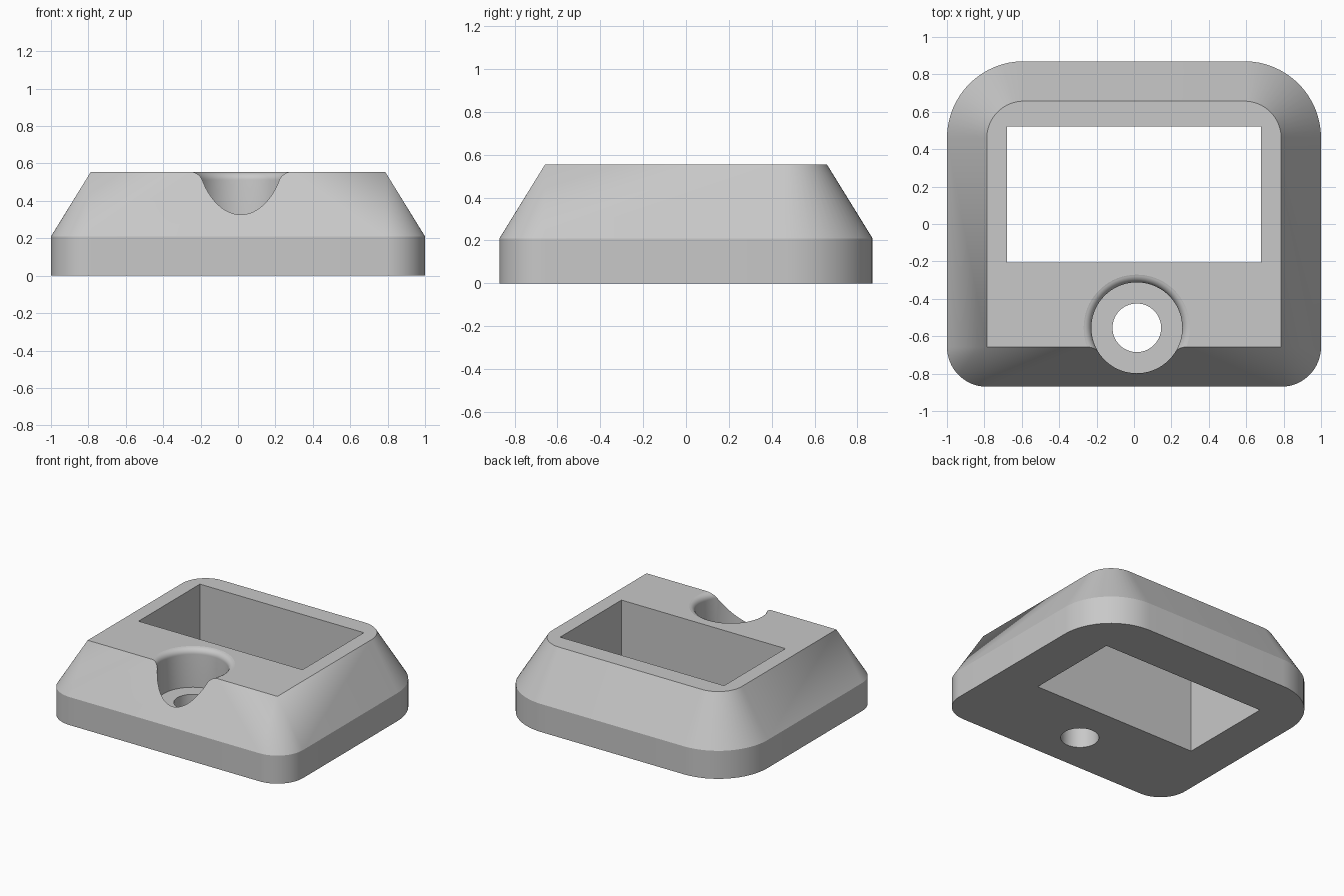
import bpy
import bmesh
from math import sin, cos, pi, radians

if "Cube" in bpy.data.objects:
    bpy.data.objects.remove(bpy.data.objects["Cube"])

HEIGHT, WALL, INSET = 0.555, 0.21, 0.213
STEPS = 16

grey = bpy.data.materials.new("plain grey")
grey.use_nodes = True
grey.diffuse_color = (0.58, 0.58, 0.58, 1)
grey.node_tree.nodes["Principled BSDF"].inputs["Base Color"].default_value = grey.diffuse_color


def make_object(name, bm):
    bmesh.ops.remove_doubles(bm, verts=bm.verts, dist=1e-5)
    bmesh.ops.recalc_face_normals(bm, faces=bm.faces)
    mesh = bpy.data.meshes.new(name)
    bm.to_mesh(mesh)
    bm.free()
    mesh.materials.append(grey)
    obj = bpy.data.objects.new(name, mesh)
    bpy.context.collection.objects.link(obj)
    return obj


def skin(bm, rings):
    """Join closed rings of points into a capped solid."""
    loops = [[bm.verts.new(p) for p in ring] for ring in rings]
    for low, high in zip(loops, loops[1:]):
        for i in range(len(low)):
            j = (i + 1) % len(low)
            bm.faces.new((low[i], low[j], high[j], high[i]))
    bm.faces.new(loops[0][::-1])
    bm.faces.new(loops[-1])


def outline(z, inset):
    """Rounded rectangle: small corners in front, large ones at the back."""
    corners = [(0.59, 0.46, 0.41), (-0.59, 0.46, 0.41),
               (-0.787, -0.657, INSET), (0.787, -0.657, INSET)]
    points = []
    for quarter, (cx, cy, r) in enumerate(corners):
        for i in range(STEPS + 1):
            a = (quarter + i / STEPS) * pi / 2
            points.append((cx + (r - inset) * cos(a), cy + (r - inset) * sin(a), z))
    return points


# Body: straight wall below, sloped shoulder above
bm = bmesh.new()
skin(bm, [outline(0, 0), outline(WALL, 0), outline(HEIGHT, INSET)])
body = make_object("bezel_body", bm)

# Rectangular window cutter
bm = bmesh.new()
skin(bm, [[(x, y, z) for x, y in ((-0.68, -0.207), (0.68, -0.207), (0.68, 0.52), (-0.68, 0.52))]
          for z in (-0.2, 0.8)])
window = make_object("window_cutter", bm)

# Stepped button hole with a rounded lip
HOLE, BORE, FLOOR, LIP = 0.13, 0.243, 0.265, 0.043
profile = [(HOLE, -0.2), (HOLE, FLOOR), (BORE, FLOOR)]
for i in range(9):
    a = i / 8 * pi / 2 * 0.97
    profile.append((BORE + LIP * (1 - cos(a)), HEIGHT - LIP + LIP * sin(a)))
profile.append((BORE + LIP, HEIGHT + 0.001))
profile.append((BORE + LIP, 0.8))
bm = bmesh.new()
skin(bm, [[(0.015 + r * cos(k * pi / 36), -0.555 + r * sin(k * pi / 36), z) for k in range(72)]
          for r, z in profile])
button_hole = make_object("button_hole_cutter", bm)

# Cut the openings
bpy.ops.object.select_all(action="DESELECT")
body.select_set(True)
bpy.context.view_layer.objects.active = body
for cutter in (window, button_hole):
    cutter.hide_render = True
    mod = body.modifiers.new(cutter.name, "BOOLEAN")
    mod.operation = "DIFFERENCE"
    mod.solver = "EXACT"
    mod.object = cutter
    bpy.ops.object.modifier_apply(modifier=mod.name)
    bpy.data.objects.remove(cutter)

bpy.ops.object.shade_smooth_by_angle(angle=radians(25))
